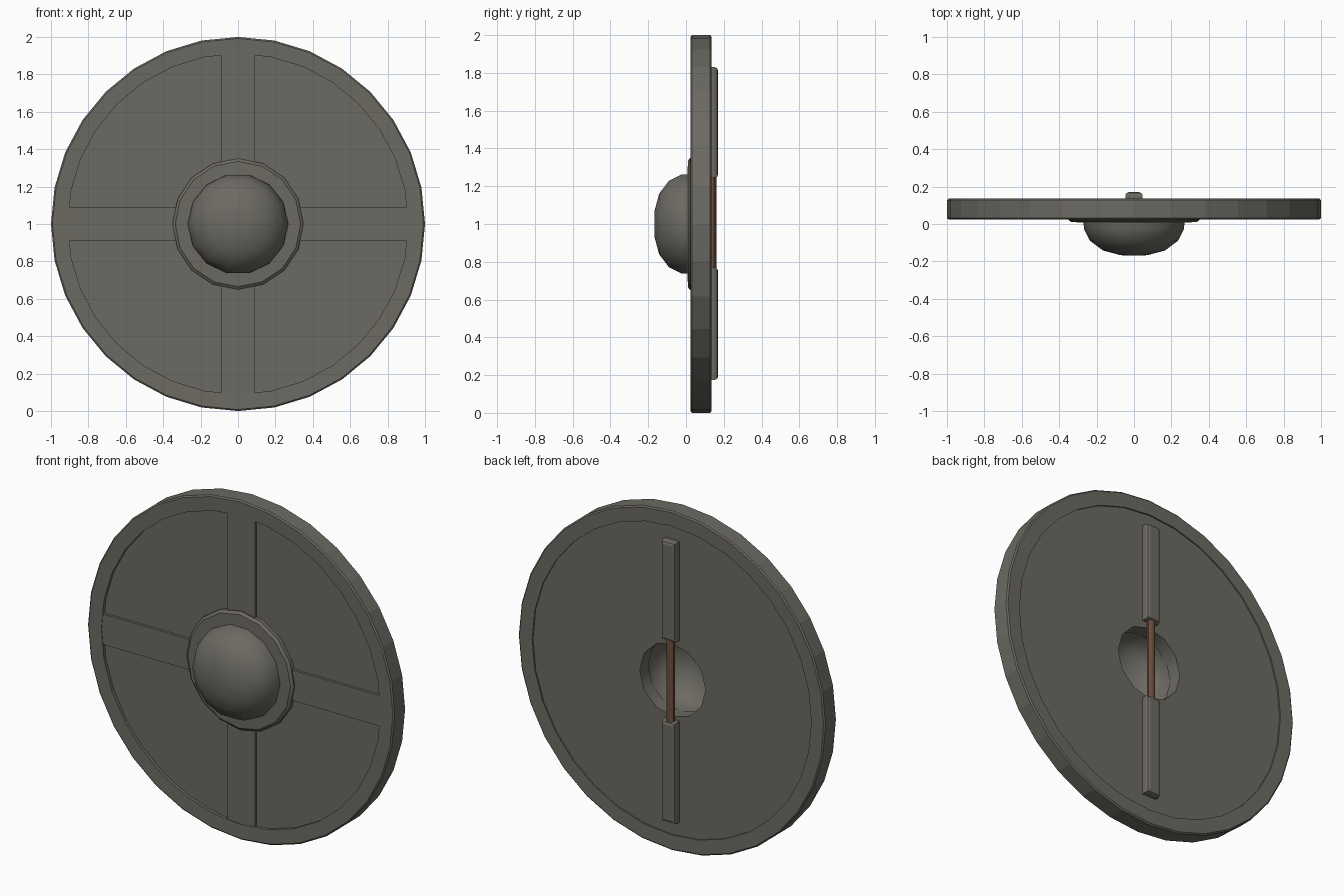
import bpy, bmesh, math
from mathutils import Vector

if "Cube" in bpy.data.objects:
    bpy.data.objects.remove(bpy.data.objects["Cube"])

CZ = 1.0  # height of the shield centre


def material(name, rgb):
    m = bpy.data.materials.new(name)
    m.diffuse_color = (*rgb, 1)
    m.use_nodes = True
    m.node_tree.nodes["Principled BSDF"].inputs["Base Color"].default_value = m.diffuse_color
    return m


GREY = material("weathered grey", (0.15, 0.143, 0.122))
BROWN = material("brown leather", (0.15, 0.075, 0.045))


def finish(name, bm, mat, angle=None):
    bmesh.ops.remove_doubles(bm, verts=bm.verts, dist=1e-5)
    bmesh.ops.recalc_face_normals(bm, faces=bm.faces)
    me = bpy.data.meshes.new(name)
    bm.to_mesh(me)
    bm.free()
    me.materials.append(mat)
    ob = bpy.data.objects.new(name, me)
    bpy.context.collection.objects.link(ob)
    if angle:
        bpy.ops.object.select_all(action='DESELECT')
        ob.select_set(True)
        bpy.context.view_layer.objects.active = ob
        bpy.ops.object.shade_smooth_by_angle(angle=math.radians(angle))
    return ob


def ring_point(r, y, i, sides):
    a = 2 * math.pi * i / sides
    return Vector((r * math.cos(a), y, CZ + r * math.sin(a)))


def lathe(name, profile, sides, mat, closed=True, angle=None):
    """Spin (radius, y) points about the front-back axis."""
    bm = bmesh.new()
    rings = [[bm.verts.new(ring_point(r, y, i, sides)) for i in range(sides)]
             for r, y in profile]
    pairs = list(zip(rings, rings[1:])) + ([(rings[-1], rings[0])] if closed else [])
    for a, b in pairs:
        for i in range(sides):
            j = (i + 1) % sides
            bm.faces.new((a[i], a[j], b[j], b[i]))
    return finish(name, bm, mat, angle)


def box(name, lo, hi, mat, bevel=0):
    bm = bmesh.new()
    bmesh.ops.create_cube(bm, size=1)
    for v in bm.verts:
        v.co = Vector([(lo[k] + hi[k]) / 2 + v.co[k] * (hi[k] - lo[k]) for k in range(3)])
    if bevel:
        # chamfer everything except the face against the board
        es = [e for e in bm.edges if max(v.co.y for v in e.verts) > lo[1] + 0.001
              and min(v.co.y for v in e.verts) > lo[1] + 0.001]
        bmesh.ops.bevel(bm, geom=es, offset=bevel, segments=2, affect='EDGES', profile=0.5)
    return finish(name, bm, mat)


# Outer rim
lathe("rim", [(0.91, 0.027), (0.992, 0.025), (1.0, 0.032), (1.0, 0.128),
              (0.992, 0.135), (0.91, 0.133)], 32, GREY, angle=8)

# Board with a hole behind the boss
lathe_sides, hole_sides, hole_r = 32, 12, 0.215
cu = bpy.data.curves.new("board", 'CURVE')
cu.dimensions = '2D'
cu.fill_mode = 'BOTH'
cu.extrude = 0.04
for r, n in ((0.93, lathe_sides), (hole_r, hole_sides)):
    sp = cu.splines.new('POLY')
    sp.points.add(n - 1)
    for i in range(n):
        a = 2 * math.pi * i / n
        sp.points[i].co = (r * math.cos(a), r * math.sin(a), 0, 1)
    sp.use_cyclic_u = True
board = bpy.data.objects.new("board", cu)
bpy.context.collection.objects.link(board)
board.location = (0, 0.085, CZ)
board.rotation_euler.x = math.pi / 2
cu.materials.append(GREY)
bpy.ops.object.select_all(action='DESELECT')
board.select_set(True)
bpy.context.view_layer.objects.active = board
bpy.ops.object.convert(target='MESH')

# Four bands crossing the front
for s in (-1, 1):
    a, b = sorted((s * 0.30, s * 0.912))
    box("cross_band", (a, 0.03, CZ - 0.09), (b, 0.06, CZ + 0.09), GREY)
    box("upright_band", (-0.09, 0.03, CZ + a), (0.09, 0.06, CZ + b), GREY)

# Boss flange and hollow dome
lathe("boss_flange", [(0.25, 0.008), (0.335, 0.01), (0.35, 0.022), (0.35, 0.05),
                      (0.25, 0.05)], 16, GREY, angle=25)
lathe("boss_dome", [(0, -0.168), (0.07, -0.167), (0.165, -0.142), (0.235, -0.09),
                    (0.268, -0.025), (0.27, 0.03), (0.22, 0.05), (0.22, -0.02),
                    (0.19, -0.075), (0.13, -0.12), (0.055, -0.142), (0, -0.143)],
      14, GREY, closed=False, angle=50)

# Grip on the back: two mounts and the wrapped bar between them
for lo, hi in ((0.175, 0.77), (1.245, 1.83)):
    box("grip_mount", (-0.046, 0.12, lo), (0.046, 0.17, hi), GREY, bevel=0.018)
bm = bmesh.new()
bmesh.ops.create_cone(bm, segments=10, radius1=0.025, radius2=0.025, depth=0.52, cap_ends=True)
for v in bm.verts:
    v.co = (v.co.x, v.co.y * 0.8 + 0.142, v.co.z + 1.007)
finish("grip_bar", bm, BROWN, angle=40)
